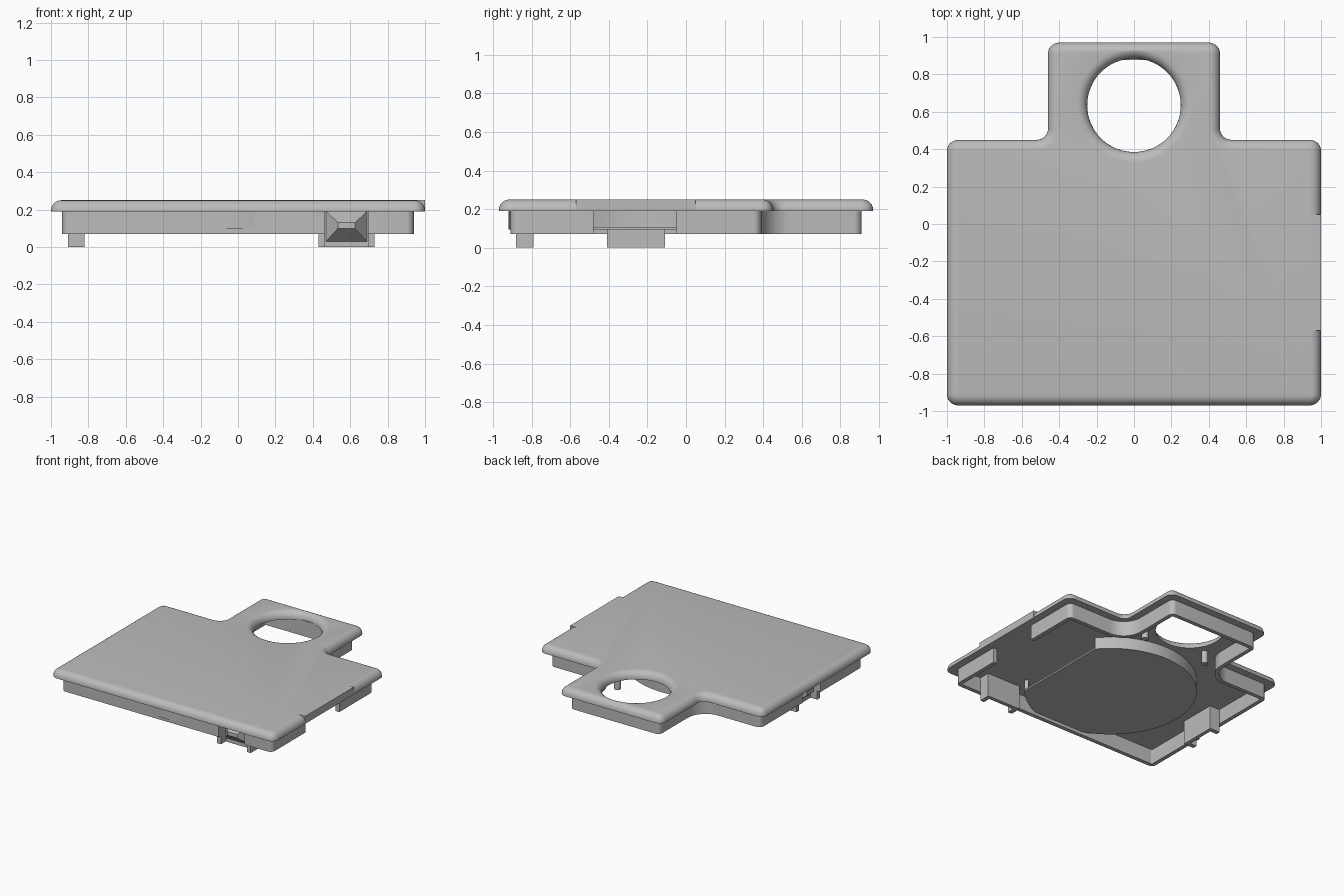
import bpy, bmesh, math
from mathutils import Matrix, Vector

cube = bpy.data.objects.get("Cube")
if cube:
    bpy.data.objects.remove(cube, do_unlink=True)

grey = bpy.data.materials.new("plain_grey")
grey.use_nodes = True
grey.diffuse_color = (0.5, 0.5, 0.5, 1)
grey.node_tree.nodes["Principled BSDF"].inputs["Base Color"].default_value = (0.5, 0.5, 0.5, 1)

BASE, TOP, RIM = 0.19, 0.25, 0.07      # plate underside, plate top, skirt bottom
FILLET = 0.055


def loft(name, loops, closed=False):
    """Bridge equal-length loops; cap the ends, or wrap round when closed."""
    bm = bmesh.new()
    rings = [[bm.verts.new(p) for p in loop] for loop in loops]
    n = len(rings[0])
    pairs = list(zip(rings, rings[1:]))
    if closed:
        pairs.append((rings[-1], rings[0]))
    else:
        bm.faces.new(rings[0])
        bm.faces.new(rings[-1])
    for a, b in pairs:
        for i in range(n):
            j = (i + 1) % n
            bm.faces.new((a[i], a[j], b[j], b[i]))
    bmesh.ops.recalc_face_normals(bm, faces=bm.faces)
    mesh = bpy.data.meshes.new(name)
    bm.to_mesh(mesh)
    bm.free()
    mesh.materials.append(grey)
    ob = bpy.data.objects.new(name, mesh)
    bpy.context.collection.objects.link(ob)
    return ob


def box(name, x0, x1, y0, y1, z0, z1, matrix=Matrix()):
    ring = [(x0, y0), (x1, y0), (x1, y1), (x0, y1)]
    ob = loft(name, [[(x, y, z) for x, y in ring] for z in (z0, z1)])
    ob.data.transform(matrix)
    return ob


def activate(ob):
    bpy.ops.object.select_all(action='DESELECT')
    ob.select_set(True)
    bpy.context.view_layer.objects.active = ob


def cut(ob, cutter):
    mod = ob.modifiers.new("cut", 'BOOLEAN')
    mod.operation, mod.solver, mod.object = 'DIFFERENCE', 'EXACT', cutter
    activate(ob)
    bpy.ops.object.modifier_apply(modifier=mod.name)
    bpy.data.objects.remove(cutter, do_unlink=True)


def smooth(ob):
    activate(ob)
    bpy.ops.object.shade_smooth_by_angle(angle=math.radians(35))


def circle(cx, cy, r, z, n=64):
    return [(cx + r * math.cos(math.tau * i / n), cy + r * math.sin(math.tau * i / n), z)
            for i in range(n)]


# Outline shared by plate and skirt: a rectangle with a tongue at the back
CORNERS = [(-1, -0.97), (1, -0.97), (1, 0.45), (0.46, 0.45),
           (0.46, 0.97), (-0.46, 0.97), (-0.46, 0.45), (-1, 0.45)]


def outline(inset, z, radius=0.06, steps=8):
    """Outline moved inwards, with every corner rounded."""
    pts = []
    for i, corner in enumerate(CORNERS):
        p = Vector(corner)
        d_in = (p - Vector(CORNERS[i - 1])).normalized()
        d_out = (Vector(CORNERS[(i + 1) % len(CORNERS)]) - p).normalized()
        convex = d_in.x * d_out.y - d_in.y * d_out.x > 0
        side = 1 if convex else -1
        r = max(radius - side * inset, 0.004)
        p = p + (d_out - d_in) * inset * side
        centre = p + (d_out - d_in) * r
        for k in range(steps + 1):
            t = k / steps * math.pi / 2
            q = centre - d_out * r * math.cos(t) + d_in * r * math.sin(t)
            pts.append((q.x, q.y, z))
    return pts


# Cover plate with rounded upper edge
bend = [k / 6 * math.pi / 2 for k in range(7)]
plate = loft("cover_plate", [outline(0, BASE)] + [
    outline(FILLET * (1 - math.cos(t)), TOP - FILLET * (1 - math.sin(t))) for t in bend])

# Round hole with a flared lip
HX, HY, HR = 0, 0.635, 0.25
flare = [circle(HX, HY, HR, BASE - 0.1)] + [
    circle(HX, HY, HR + FILLET * (1 - math.cos(t)), TOP - FILLET * (1 - math.sin(t)))
    for t in bend] + [circle(HX, HY, HR + FILLET, TOP + 0.1)]
cut(plate, loft("hole_cutter", flare))
smooth(plate)

# Square thumb edge on the left side of the plate
box("thumb_edge", 0.944, 1.0, -0.57, 0.05, BASE, TOP)

# Skirt wall under the plate, with openings for the slot and the two catches
skirt = loft("skirt", [outline(0.06, RIM, 0.1), outline(0.06, BASE + 0.005, 0.1),
                       outline(0.092, BASE + 0.005, 0.1), outline(0.092, RIM, 0.1)], closed=True)
cut(skirt, box("slot_cutter", 0.85, 1.0, -0.48, -0.05, 0, 0.3))
places = {"front": Matrix.Translation((0.58, -0.91, 0)),
          "right": Matrix.Translation((-0.94, -0.26, 0)) @ Matrix.Rotation(-math.pi / 2, 4, 'Z')}
for m in places.values():
    cut(skirt, box("catch_cutter", -0.115, 0.115, -0.05, 0.06, 0, 0.3, m))
smooth(skirt)

# Snap catches: spring plate, two side ribs and a pyramid hook facing outwards
for side, m in places.items():
    box(side + "_catch_plate", -0.15, 0.15, 0.09, 0.12, 0, BASE, m)
    for s, label in ((-1, "a"), (1, "b")):
        x0, x1 = sorted((s * 0.115, s * 0.15))
        box(f"{side}_catch_rib_{label}", x0, x1, 0.03, 0.09, 0, BASE, m)
    hook = loft(side + "_catch_hook", [
        [(-w, y, z0), (w, y, z0), (w, y, z1), (-w, y, z1)]
        for w, y, z0, z1 in ((0.11, 0.09, 0.03, BASE), (0.045, 0.01, 0.1, 0.13))])
    hook.data.transform(m)

# Round tray hanging under the plate, open along a straight mouth
CX, CY, R, MOUTH = -0.02, -0.29, 0.63, 0.465
start = math.acos((MOUTH - CX) / R)
angles = [start + (math.tau - 2 * start) * i / 60 for i in range(61)]


def arc(r, z):
    return [(CX + r * math.cos(a), CY + r * math.sin(a), z) for a in angles]


tray = loft("tray_floor", [arc(R, 0.095), arc(R, 0.108)])
smooth(tray)
wall_ends = [[(CX + r * math.cos(a), CY + r * math.sin(a), z)
              for r, z in ((R, 0.1), (R, BASE), (R - 0.03, BASE), (R - 0.03, 0.1))] for a in angles]
smooth(loft("tray_wall", wall_ends))

# Small pegs beside the hole
for s, label in ((-1, "right"), (1, "left")):
    smooth(loft(label + "_peg", [circle(s * 0.285, 0.465, 0.025, z, 20) for z in (0.09, BASE)]))
